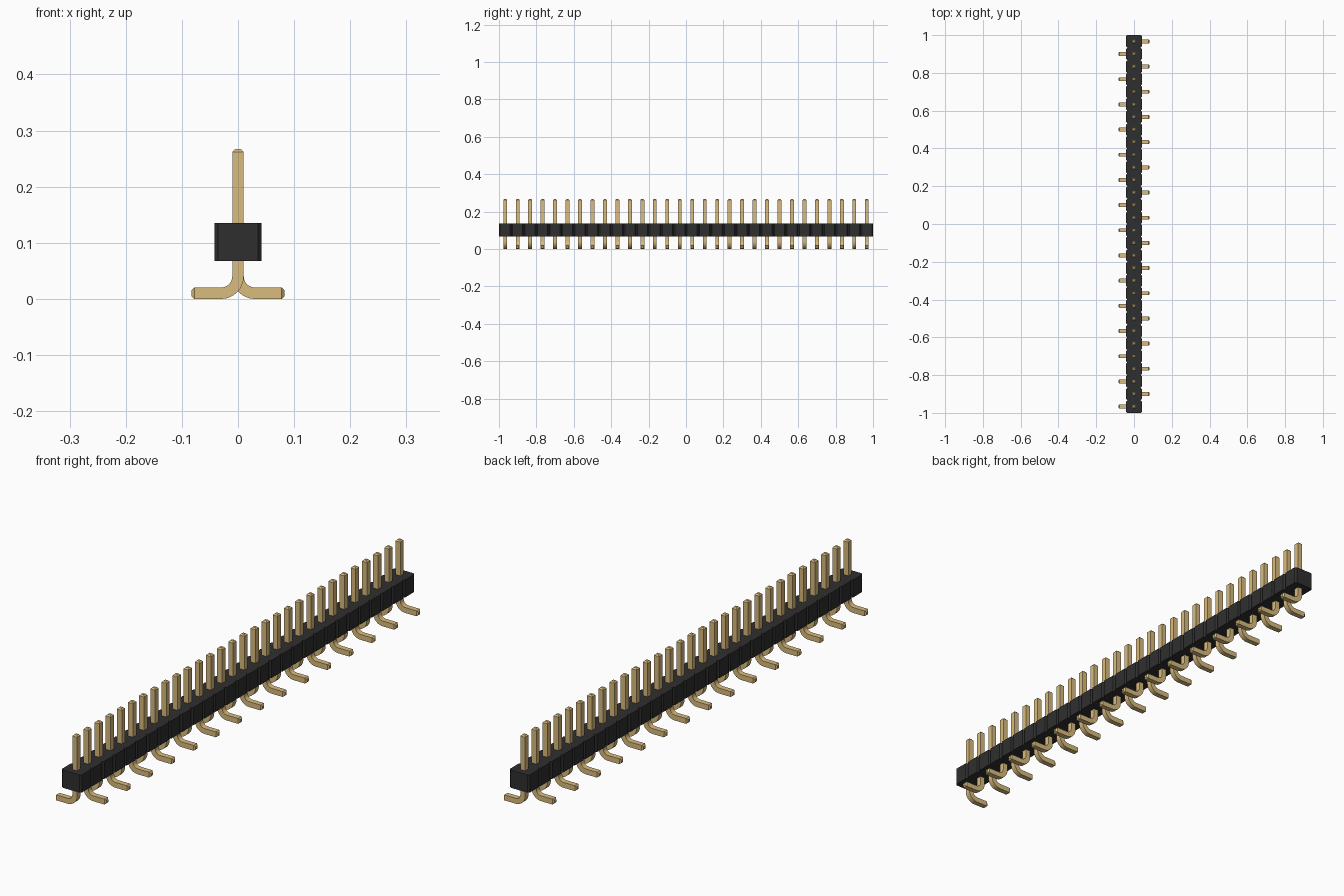
import bpy, bmesh, math
from mathutils import Vector

if "Cube" in bpy.data.objects:
    bpy.data.objects.remove(bpy.data.objects["Cube"], do_unlink=True)

COUNT = 30
PITCH = 2 / COUNT
HALF_W, BASE_Z, TOP_Z = 0.042, 0.068, 0.135   # housing
NOTCH = PITCH / 10
R = 0.0102                                    # pin half thickness
PIN_TOP, FOOT_END, BEND = 0.267, 0.083, 0.03
TIP = R / 2


def material(name, color, rough):
    m = bpy.data.materials.new(name)
    m.use_nodes = True
    m.diffuse_color = color
    bsdf = m.node_tree.nodes["Principled BSDF"]
    bsdf.inputs["Base Color"].default_value = color
    bsdf.inputs["Roughness"].default_value = rough
    return m


def make_mesh(name, bm, mat):
    bmesh.ops.recalc_face_normals(bm, faces=bm.faces)
    me = bpy.data.meshes.new(name)
    bm.to_mesh(me)
    bm.free()
    me.materials.append(mat)
    return me


def add_object(name, me):
    ob = bpy.data.objects.new(name, me)
    bpy.context.collection.objects.link(ob)
    return ob


black = material("black plastic", (0.028, 0.028, 0.028, 1), 0.6)
gold = material("gold metal", (0.70, 0.50, 0.21, 1), 0.5)

# Housing: notched outline, one chamfered cell per pin, extruded upward
side = []
for i in range(COUNT):
    y = -1 + i * PITCH
    if i == 0:
        side.append((HALF_W - NOTCH, y))
    side += [(HALF_W, y + NOTCH), (HALF_W, y + PITCH - NOTCH),
             (HALF_W - NOTCH, y + PITCH)]
outline = side + [(-x, y) for x, y in reversed(side)]
bm = bmesh.new()
base = bm.faces.new([bm.verts.new((x, y, BASE_Z)) for x, y in outline])
top = bmesh.ops.extrude_face_region(bm, geom=[base], use_keep_orig=True)["geom"]
bmesh.ops.translate(bm, vec=(0, 0, TOP_Z - BASE_Z),
                    verts=[v for v in top if isinstance(v, bmesh.types.BMVert)])
add_object("housing", make_mesh("housing", bm, black))

# Pin: square section swept down the post, round the bend and along the foot
# Each station is (x, z, angle of travel, section half size)
stations = [(0, PIN_TOP, 0, R - TIP), (0, PIN_TOP - TIP, 0, R)]
STEPS = 8
for i in range(STEPS + 1):
    a = math.pi / 2 * i / STEPS
    stations.append((BEND * (1 - math.cos(a)), R + BEND * (1 - math.sin(a)), a, R))
stations += [(FOOT_END - TIP, R, math.pi / 2, R),
             (FOOT_END, R, math.pi / 2, R - TIP)]
bm = bmesh.new()
rings = []
for x, z, a, h in stations:
    across = Vector((math.cos(a), 0, math.sin(a)))
    depth = Vector((0, 1, 0))
    rings.append([bm.verts.new(Vector((x, 0, z)) + across * (h * u) + depth * (h * v))
                  for u, v in ((-1, -1), (1, -1), (1, 1), (-1, 1))])
for r0, r1 in zip(rings, rings[1:]):
    for k in range(4):
        n = (k + 1) % 4
        bm.faces.new((r0[k], r0[n], r1[n], r1[k]))
bm.faces.new(rings[0])
bm.faces.new(rings[-1])
pin_mesh = make_mesh("pin", bm, gold)

# Row of pins, feet alternating left and right
for i in range(COUNT):
    pin = add_object(f"pin_{i + 1}", pin_mesh)
    pin.location.y = -1 + (i + 0.5) * PITCH
    pin.rotation_euler.z = math.pi if i % 2 == 0 else 0

# Smooth only the bend, keeping the square edges sharp
bpy.ops.object.select_all(action="DESELECT")
pin.select_set(True)
bpy.context.view_layer.objects.active = pin
bpy.ops.object.shade_smooth_by_angle(angle=math.radians(30))
